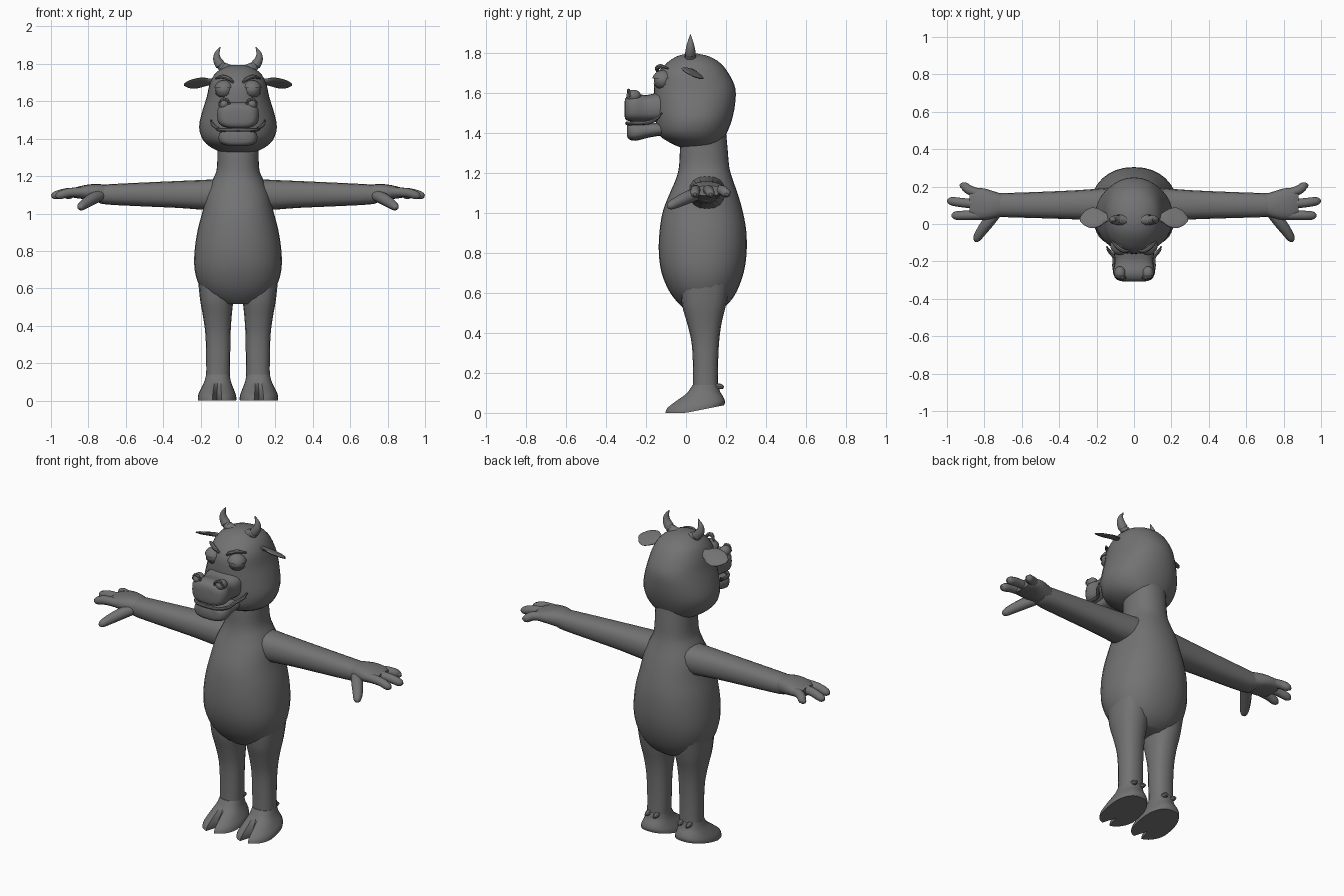
import bpy, bmesh, math
from mathutils import Vector

GREY = bpy.data.materials.new("grey hide")
GREY.diffuse_color = (0.17, 0.17, 0.17, 1)


def finish(name, bm, mirror=False, angle=40):
    bmesh.ops.recalc_face_normals(bm, faces=bm.faces)
    me = bpy.data.meshes.new(name)
    bm.to_mesh(me)
    bm.free()
    me.materials.append(GREY)
    ob = bpy.data.objects.new(name, me)
    bpy.context.collection.objects.link(ob)
    bpy.ops.object.select_all(action='DESELECT')
    bpy.context.view_layer.objects.active = ob
    ob.select_set(True)
    bpy.ops.object.shade_smooth_by_angle(angle=math.radians(angle))
    if mirror:
        ob.modifiers.new("mirror", 'MIRROR').use_mirror_merge = False
    return ob


def spline(rows, steps):
    """Smooth rows of numbers with a Catmull-Rom curve."""
    out = []
    for i in range(len(rows) - 1):
        a, b, c, d = (rows[min(max(j, 0), len(rows) - 1)] for j in range(i - 1, i + 3))
        for s in range(steps):
            t = s / steps
            out.append([0.5 * (2 * q + (r - p) * t + (2 * p - 5 * q + 4 * r - u) * t * t
                               + (3 * q - p - 3 * r + u) * t ** 3)
                        for p, q, r, u in zip(a, b, c, d)])
    return out + [list(rows[-1])]


def skin(bm, rings):
    rings = [[bm.verts.new(p) for p in ring] for ring in rings]
    n = len(rings[0])
    for a, b in zip(rings, rings[1:]):
        for i in range(n):
            bm.faces.new((a[i], a[(i + 1) % n], b[(i + 1) % n], b[i]))
    bm.faces.new(rings[0])
    bm.faces.new(rings[-1])


def loft(name, axis, rows, n=24, power=2.0, steps=3, mirror=False, warp=None, angle=40):
    """Rows are (position on axis, min a, max a, min b, max b)."""
    rings = []
    for pos, a0, a1, b0, b1 in spline(rows, steps):
        ring = []
        for i in range(n):
            t = 2 * math.pi * i / n
            c, s = math.cos(t), math.sin(t)
            a = (a0 + a1) / 2 + (a1 - a0) / 2 * math.copysign(abs(c) ** (2 / power), c)
            b = (b0 + b1) / 2 + (b1 - b0) / 2 * math.copysign(abs(s) ** (2 / power), s)
            p = {'x': (pos, a, b), 'y': (a, pos, b), 'z': (a, b, pos)}[axis]
            ring.append(warp(*p) if warp else p)
        rings.append(ring)
    bm = bmesh.new()
    skin(bm, rings)
    return finish(name, bm, mirror, angle)


def tube(name, path, n=10, flat=1.0, steps=3, mirror=True):
    """Path points are (x, y, z, radius)."""
    rows = spline(path, steps)
    pts = [Vector(r[:3]) for r in rows]
    rings = []
    for i, r in enumerate(rows):
        d = (pts[min(i + 1, len(pts) - 1)] - pts[max(i - 1, 0)]).normalized()
        side = d.cross(Vector((0, 0, 1) if abs(d.z) < 0.75 else (0, 1, 0))).normalized()
        up = side.cross(d)
        rings.append([pts[i] + r[3] * (side * math.cos(t) + up * math.sin(t) * flat)
                      for t in (2 * math.pi * k / n for k in range(n))])
    bm = bmesh.new()
    skin(bm, rings)
    return finish(name, bm, mirror)


def ball(name, centre, size, keep=None, mirror=True):
    """Ellipsoid; keep=(height, sign) keeps only the part above or below."""
    bm = bmesh.new()
    bmesh.ops.create_uvsphere(bm, u_segments=16, v_segments=12, radius=1)
    for v in bm.verts:
        v.co = Vector(centre) + Vector([a * b for a, b in zip(v.co, size)])
    if keep:
        cut = bmesh.ops.bisect_plane(bm, geom=bm.verts[:] + bm.edges[:] + bm.faces[:],
                                     plane_co=(0, 0, keep[0]), plane_no=(0, 0, keep[1]),
                                     clear_inner=True)
        bmesh.ops.edgeloop_fill(bm, edges=[e for e in cut['geom_cut']
                                           if isinstance(e, bmesh.types.BMEdge)])
    return finish(name, bm, mirror)


# torso running up into the neck
loft("torso", 'z', [
    (0.515, -.09, .09, 0, .17), (0.55, -.155, .155, -.04, .215), (0.61, -.205, .205, -.085, .255),
    (0.70, -.232, .232, -.122, .288), (0.80, -.232, .232, -.136, .303),
    (0.91, -.216, .216, -.132, .301), (1.01, -.19, .19, -.115, .283), (1.10, -.17, .17, -.08, .257),
    (1.17, -.14, .14, -.05, .232), (1.23, -.115, .115, -.035, .216),
    (1.32, -.11, .11, -.03, .208), (1.40, -.11, .11, -.02, .20)], n=32, power=2.2)

# pear-shaped head
loft("head", 'z', [
    (1.325, -.07, .07, -.02, .13), (1.345, -.13, .13, -.07, .17), (1.39, -.185, .185, -.135, .20),
    (1.46, -.208, .208, -.152, .228), (1.54, -.193, .193, -.158, .245),
    (1.62, -.168, .168, -.16, .247), (1.69, -.152, .152, -.148, .217),
    (1.745, -.125, .125, -.10, .175), (1.78, -.08, .08, -.05, .12),
    (1.795, -.03, .03, 0, .06)], n=32, power=2.15)

# muzzle, lower jaw and nose
loft("muzzle", 'y', [
    (-.308, -.05, .05, 1.485, 1.55), (-.298, -.09, .09, 1.463, 1.58),
    (-.26, -.112, .112, 1.455, 1.597), (-.20, -.102, .102, 1.455, 1.588),
    (-.14, -.11, .11, 1.455, 1.60), (-.08, -.11, .11, 1.455, 1.60)], power=3)
loft("lower_jaw", 'y', [
    (-.295, -.05, .05, 1.385, 1.44), (-.285, -.085, .085, 1.367, 1.448),
    (-.25, -.104, .104, 1.36, 1.45), (-.19, -.10, .10, 1.375, 1.45),
    (-.13, -.10, .10, 1.385, 1.45), (-.07, -.09, .09, 1.39, 1.45)], power=2.8)
tube("lip", [(0, -.294, 1.447, .01), (.07, -.285, 1.447, .01), (.105, -.24, 1.449, .01),
             (.106, -.18, 1.453, .01), (.135, -.142, 1.475, .009), (.145, -.12, 1.50, .004)], n=8)
ball("nostril", (.075, -.262, 1.585), (.03, .036, .03))
tube("nostril_rim", [(.045, -.285, 1.575, .006), (.055, -.288, 1.605, .008),
                     (.085, -.285, 1.61, .008), (.10, -.28, 1.58, .006)], n=8)

# eyes with heavy lids and brows
EYE = (.075, -.115, 1.663)
ball("eyeball", EYE, (.046, .046, .042))
ball("upper_eyelid", EYE, (.053, .054, .05), keep=(1.672, 1))
ball("lower_eyelid", EYE, (.051, .051, .046), keep=(1.645, -1))
tube("eyebrow", [(.025, -.14, 1.70, .006), (.05, -.145, 1.722, .011),
                 (.085, -.125, 1.732, .011), (.12, -.09, 1.722, .005)], n=8)

# ears, drooping to the back
loft("ear", 'x', [
    (.11, .02, .055, 1.69, 1.72), (.15, .01, .06, 1.692, 1.72), (.185, -.015, .08, 1.69, 1.717),
    (.225, -.022, .088, 1.685, 1.708), (.262, -.01, .07, 1.682, 1.70),
    (.29, .015, .035, 1.683, 1.69)], n=16, mirror=True,
    warp=lambda x, y, z: (x, y, z - .45 * (y - .03)))

# horns
tube("horn", [(.045, .022, 1.765, .03), (.085, .022, 1.785, .028), (.11, .022, 1.82, .023),
              (.112, .022, 1.855, .014), (.095, .022, 1.89, .002)], n=12)

# arms
loft("arm", 'x', [
    (.08, .01, .20, 1.02, 1.185), (.18, .018, .19, 1.02, 1.18), (.32, .025, .18, 1.03, 1.174),
    (.50, .031, .172, 1.038, 1.166), (.70, .037, .165, 1.048, 1.156),
    (.75, .042, .163, 1.06, 1.15)], n=16, power=2.4, mirror=True)

# palm, fingers and thumb
loft("palm", 'x', [
    (.70, .045, .16, 1.06, 1.152), (.75, .03, .175, 1.065, 1.158), (.80, .022, .19, 1.075, 1.155),
    (.85, .025, .192, 1.08, 1.145), (.88, .04, .18, 1.085, 1.135)], n=16, power=2.5, mirror=True)
for name, y0, x1, y1 in (("front_finger", .048, .975, .045), ("middle_finger", .105, .997, .122),
                         ("back_finger", .16, .93, .203)):
    xm = (.83 + x1) / 2
    tube(name, [(.82, y0, 1.115, .026), (xm, (y0 + y1) / 2, 1.112, .025),
                (x1 - .02, y1, 1.097, .022), (x1, y1, 1.092, .008)])
tube("thumb", [(.73, .07, 1.10, .03), (.775, .015, 1.08, .032),
               (.82, -.045, 1.052, .027), (.842, -.08, 1.035, .02), (.85, -.092, 1.03, .007)])

# legs
loft("leg", 'z', [
    (.10, .045, .17, .035, .162), (.22, .042, .17, .035, .16), (.35, .04, .174, .028, .165),
    (.45, .034, .187, .005, .178), (.54, .025, .203, -.02, .20), (.66, .02, .215, -.03, .22)],
    n=16, power=2.4, mirror=True)


# cloven hooves: a notch in the toe that closes toward the ankle
def cleft(x, y, z):
    low = max(0, 1 - z / .11)
    if y < .03 and abs(x - .112) < .012:
        y += .09 * low
    return x, y, z + max(0, y) * .2 * low


loft("hoof", 'z', [
    (0, .008, .215, -.105, .19), (.025, .012, .212, -.095, .195), (.06, .025, .197, -.05, .188),
    (.10, .038, .18, .005, .172), (.14, .045, .17, .033, .162)],
    n=32, power=2.3, mirror=True, warp=cleft, angle=30)

# dewclaws behind the ankles
for x in (.08, .135):
    tube("dewclaw", [(x, .14, .135, .014), (x, .17, .132, .014), (x, .188, .126, .006)], n=8)
